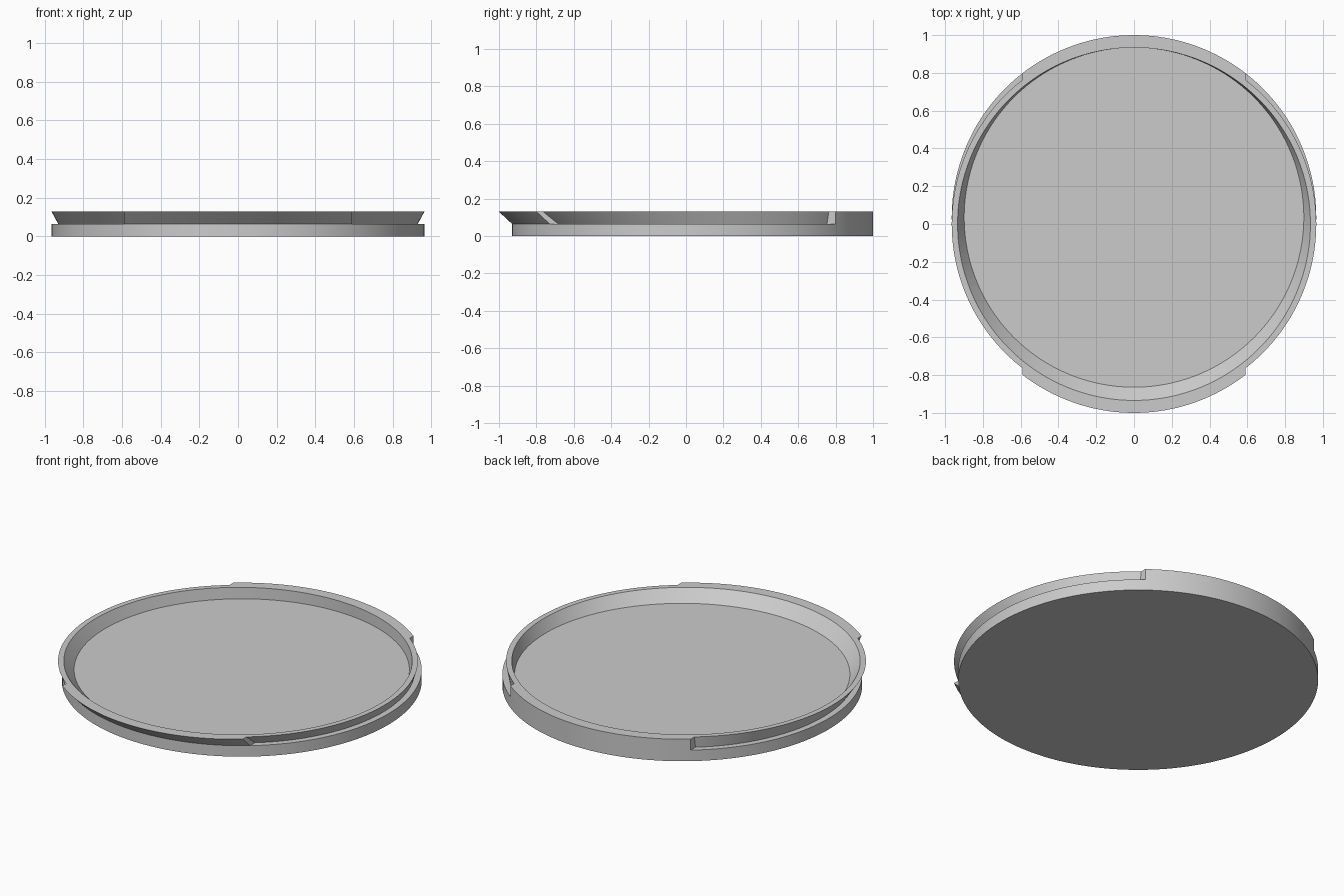
import bpy, bmesh
from math import sin, cos, asin, pi

cube = bpy.data.objects.get("Cube")
if cube:
    bpy.data.objects.remove(cube, do_unlink=True)

R = 0.965            # outer radius
WALL = 0.035         # collar wall thickness, also the sideways lean of the rim
LEDGE, TOP = 0.065, 0.13
TAB_X = 0.59         # half width of the front and back tabs
TAB_STEPS, SIDE_STEPS = 48, 64

grey = bpy.data.materials.new("light_grey")
grey.use_nodes = True
colour = (0.6, 0.6, 0.6, 1)
grey.diffuse_color = colour
grey.node_tree.nodes["Principled BSDF"].inputs["Base Color"].default_value = colour

bm = bmesh.new()
points = {}


def vert(radius, centre_y, angle, z):
    """Shared vertex on a circle, angle measured from the back."""
    co = (radius * sin(angle), centre_y + radius * cos(angle), z)
    key = tuple(round(c, 5) for c in co)
    if key not in points:
        points[key] = bm.verts.new(co)
    return points[key]


def column(angle, low_angle, tab_centre=None):
    """One cross-section: bottom, ledge, collar foot, rim, opening, floor."""
    ledge = vert(R, WALL, angle, LEDGE)
    if tab_centre is None:
        foot = vert(R - WALL, WALL, low_angle, LEDGE)
        rim = vert(R, 0, angle, TOP)
    else:
        foot = ledge
        rim = vert(R, tab_centre, angle, TOP)
    return [vert(R, WALL, angle, 0), ledge, foot, rim,
            vert(R - WALL + 0.004, 0, angle, TOP),
            vert(R - 2 * WALL + 0.004, WALL, angle, LEDGE)]


# Cross-sections around the tray: back tab, left side, front tab, right side
a, b = asin(TAB_X / R), asin(TAB_X / (R - WALL))
columns = []
for start, centre in ((0, WALL), (pi, -WALL)):
    for i in range(TAB_STEPS + 1):
        t = start - a + 2 * a * i / TAB_STEPS
        columns.append(column(t, t, centre))
    for i in range(SIDE_STEPS + 1):
        f = i / SIDE_STEPS
        columns.append(column(start + a + (pi - 2 * a) * f,
                              start + b + (pi - 2 * b) * f))

# Skin between neighbouring sections, closing the steps at the tab ends
for p, q in zip(columns, columns[1:] + columns[:1]):
    for k in range(len(p) - 1):
        corners = list(dict.fromkeys((p[k], q[k], q[k + 1], p[k + 1])))
        if len(corners) > 2:
            bm.faces.new(corners)

# Underside and tray floor
for k in (0, -1):
    bm.faces.new(list(dict.fromkeys(c[k] for c in columns)))
bmesh.ops.recalc_face_normals(bm, faces=bm.faces)

mesh = bpy.data.meshes.new("round_tray_lid")
bm.to_mesh(mesh)
bm.free()
mesh.materials.append(grey)
lid = bpy.data.objects.new("round_tray_lid", mesh)
bpy.context.collection.objects.link(lid)
bpy.ops.object.select_all(action="DESELECT")
lid.select_set(True)
bpy.context.view_layer.objects.active = lid
bpy.ops.object.shade_smooth_by_angle(angle=pi / 6)
